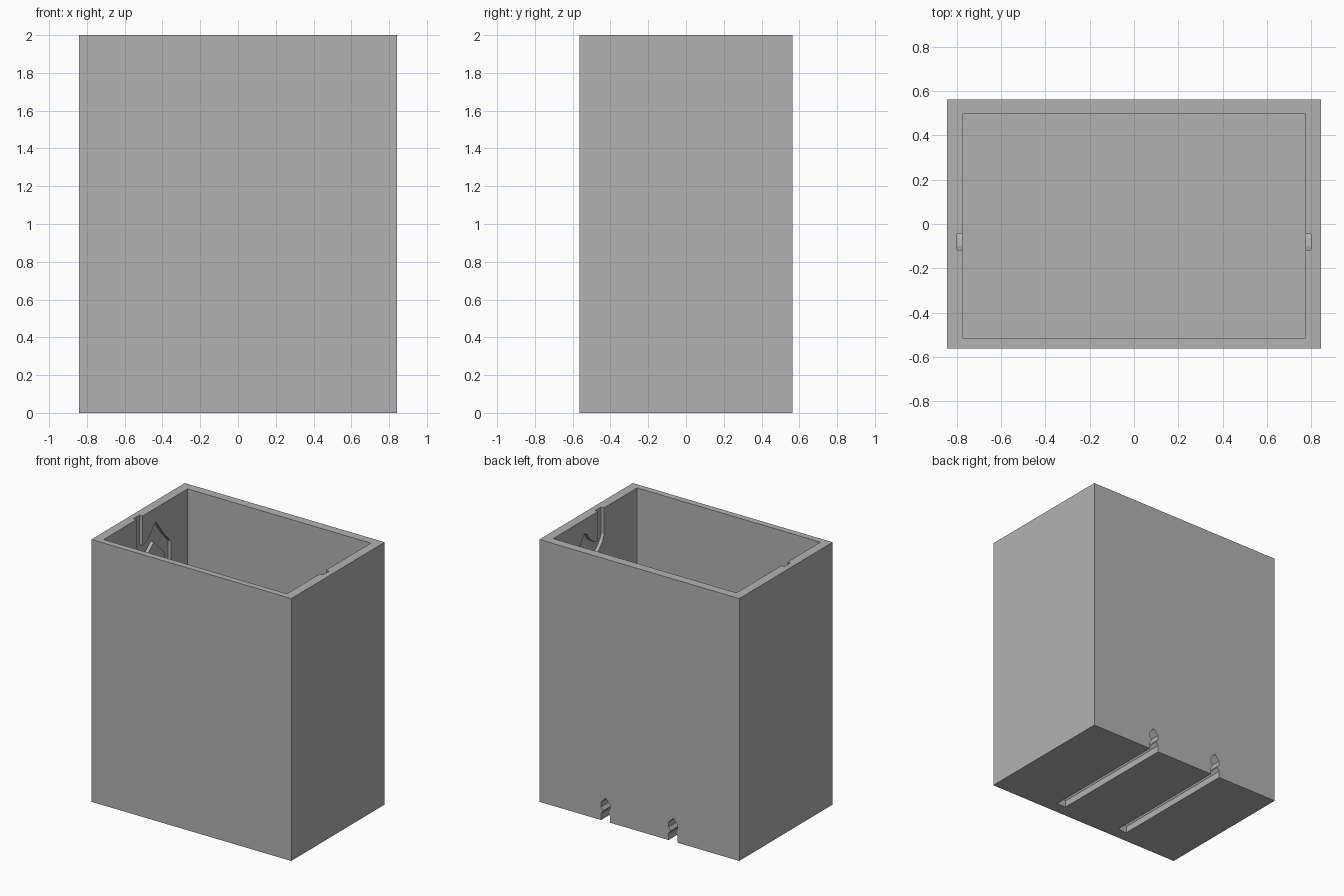
import bpy
import bmesh
from mathutils import Vector

if "Cube" in bpy.data.objects:
    bpy.data.objects.remove(bpy.data.objects["Cube"])

grey = bpy.data.materials.new("plain_grey")
grey.diffuse_color = (0.45, 0.45, 0.45, 1)
grey.use_nodes = True
grey.node_tree.nodes["Principled BSDF"].inputs["Base Color"].default_value = grey.diffuse_color


def prism(name, outline, direction, hidden=True):
    """Extrude a closed outline of 3D points along a direction."""
    bm = bmesh.new()
    face = bm.faces.new([bm.verts.new(p) for p in outline])
    extruded = bmesh.ops.extrude_face_region(bm, geom=[face])
    moved = [e for e in extruded["geom"] if isinstance(e, bmesh.types.BMVert)]
    bmesh.ops.translate(bm, verts=moved, vec=Vector(direction))
    bmesh.ops.recalc_face_normals(bm, faces=bm.faces)
    mesh = bpy.data.meshes.new(name)
    bm.to_mesh(mesh)
    bm.free()
    mesh.materials.append(grey)
    obj = bpy.data.objects.new(name, mesh)
    bpy.context.collection.objects.link(obj)
    obj.hide_render = hidden
    return obj


def block(name, x, y0, y1, z0, z1, hidden=True):
    base = [(-x, y0, z0), (x, y0, z0), (x, y1, z0), (-x, y1, z0)]
    return prism(name, base, (0, 0, z1 - z0), hidden)


# Outer box and its open interior above a thick floor
box = block("open_box", 0.843, -0.5625, 0.5625, 0, 2, hidden=False)
cutters = [block("interior_cutter", 0.773, -0.515, 0.496, 0.24, 2.1)]

# Guide grooves in both inner side walls: entry, hump, long straight leg
groove = [(-.118, 2.05), (-.118, 1.80), (-.10, 1.755), (-.06, 1.71),
          (0, 1.67), (.02, 1.69), (.09, 1.75), (.22, 1.62), (.22, .3),
          (.295, .3), (.295, 1.68), (.21, 1.77), (.13, 1.875), (.115, 1.89),
          (.09, 1.88), (.05, 1.82), (0, 1.785), (-.046, 1.775), (-.046, 2.05)]

# Snap rail under the floor: pinched waist and pointed roof
half = [(.038, -.05), (.038, .05), (.02, .075), (.038, .1), (.038, .135)]
rail = half + [(0, .178)] + [(-x, z) for x, z in reversed(half)]

for side, sign in (("left", -1), ("right", 1)):
    cutters.append(prism(side + "_groove_cutter",
                         [(sign * 0.72, y, z) for y, z in groove],
                         (sign * 0.079, 0, 0)))
    cutters.append(prism(side + "_rail_cutter",
                         [(sign * 0.285 + x, -0.47, z) for x, z in rail],
                         (0, 1.1, 0)))

# Cut everything out of the box
for cutter in cutters:
    mod = box.modifiers.new(cutter.name, "BOOLEAN")
    mod.operation = "DIFFERENCE"
    mod.solver = "EXACT"
    mod.object = cutter
bpy.context.view_layer.update()
result = bpy.data.meshes.new_from_object(
    box.evaluated_get(bpy.context.evaluated_depsgraph_get()))
box.modifiers.clear()
box.data = result
for cutter in cutters:
    bpy.data.objects.remove(cutter)
